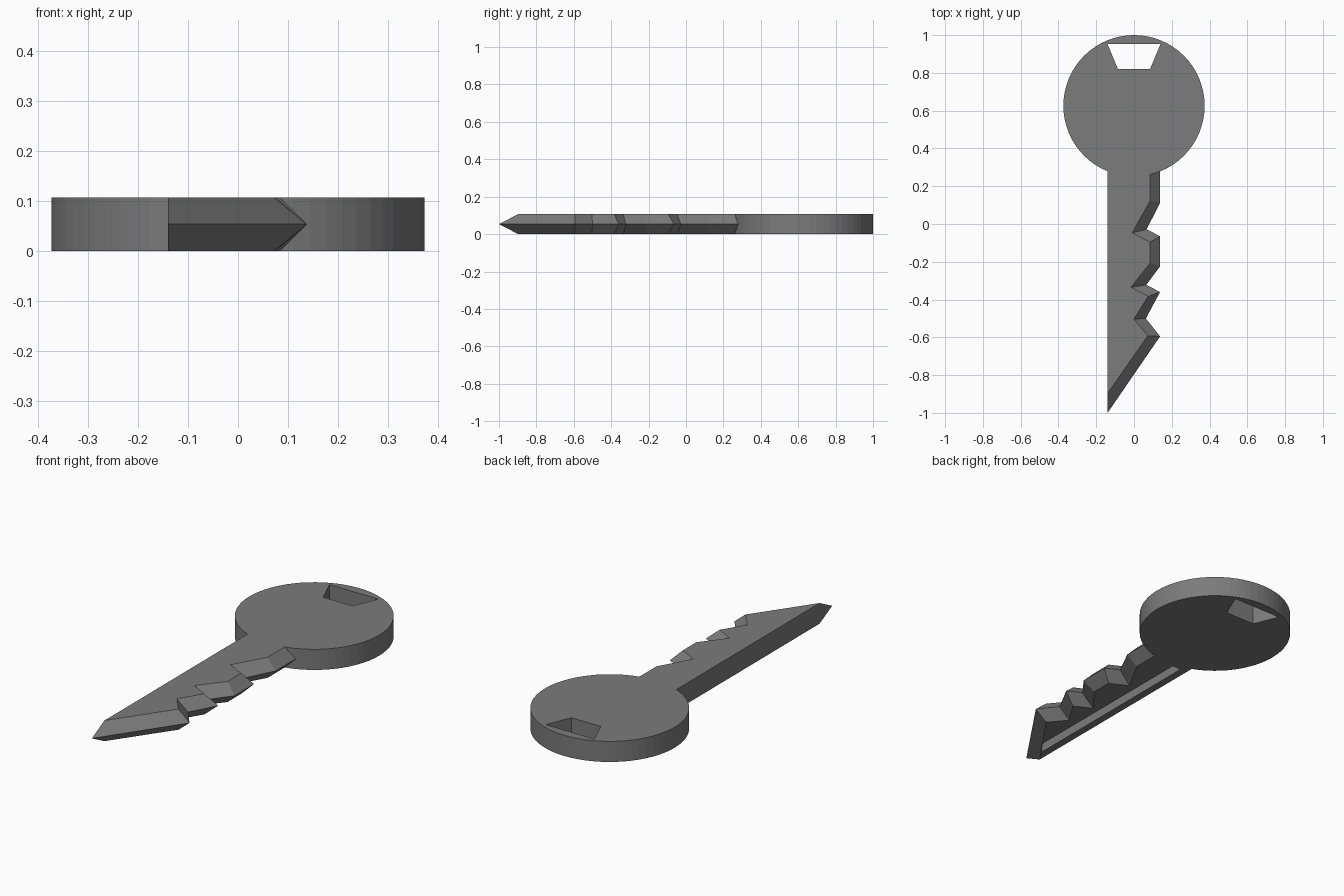
import bpy, bmesh, math

if "Cube" in bpy.data.objects:
    bpy.data.objects.remove(bpy.data.objects["Cube"])

T = 0.107          # key thickness
MID = T / 2        # height of the sharp cutting ridge


def loft(name, layers):
    """Closed solid from matching outlines (counter-clockwise), given as (z, points)."""
    bm = bmesh.new()
    rings = [[bm.verts.new((x, y, z)) for x, y in pts] for z, pts in layers]
    n = len(rings[0])
    bm.faces.new(rings[0][::-1])
    bm.faces.new(rings[-1])
    for lo, hi in zip(rings, rings[1:]):
        for i in range(n):
            j = (i + 1) % n
            bm.faces.new((lo[i], lo[j], hi[j], hi[i]))
    bmesh.ops.recalc_face_normals(bm, faces=bm.faces)
    mesh = bpy.data.meshes.new(name)
    bm.to_mesh(mesh)
    bm.free()
    mesh.materials.append(dark)
    obj = bpy.data.objects.new(name, mesh)
    bpy.context.collection.objects.link(obj)
    return obj


def boolean(target, other, operation):
    mod = target.modifiers.new(other.name, 'BOOLEAN')
    mod.operation = operation
    mod.solver = 'EXACT'
    mod.object = other
    bpy.context.view_layer.objects.active = target
    bpy.ops.object.modifier_apply(modifier=mod.name)
    bpy.data.objects.remove(other)


# Dark metal
dark = bpy.data.materials.new("dark_metal")
dark.diffuse_color = (0.2, 0.2, 0.2, 1)
dark.use_nodes = True
dark.node_tree.nodes["Principled BSDF"].inputs["Base Color"].default_value = dark.diffuse_color

# Round head
R, CY, N = 0.374, 0.626, 64
circle = [(R * math.cos(2 * math.pi * i / N), CY + R * math.sin(2 * math.pi * i / N))
          for i in range(N)]
key = loft("key", [(0, circle), (T, circle)])

# Blade: flat-face outline and wider ridge outline, bevelled on the toothed side
ridge = [(-0.14, 0.42), (-0.14, -1.0), (0.138, -0.595), (0.063, -0.5),
         (0.138, -0.36), (0.065, -0.322), (0.138, -0.225), (0.138, -0.065),
         (0.067, -0.028), (0.138, 0.112), (0.138, 0.42)]
face = [(-0.14, 0.42), (-0.14, -0.897), (0.073, -0.592), (0.0, -0.503),
        (0.075, -0.383), (-0.016, -0.335), (0.085, -0.207), (0.085, -0.095),
        (-0.01, -0.047), (0.085, 0.122), (0.085, 0.42)]
blade = loft("blade", [(0, face), (MID, ridge), (T, face)])
boolean(key, blade, 'UNION')

# Key-ring hole through the head
hole = [(-0.14, 0.952), (-0.085, 0.82), (0.085, 0.82), (0.14, 0.952)]
boolean(key, loft("ring_hole", [(-0.1, hole), (T + 0.1, hole)]), 'DIFFERENCE')

# Long groove along the underside of the blade
groove = [(-0.1, 0.24), (-0.1, -0.835), (-0.05, -0.765), (-0.05, 0.24)]
boolean(key, loft("groove", [(-0.1, groove), (0.05, groove)]), 'DIFFERENCE')
